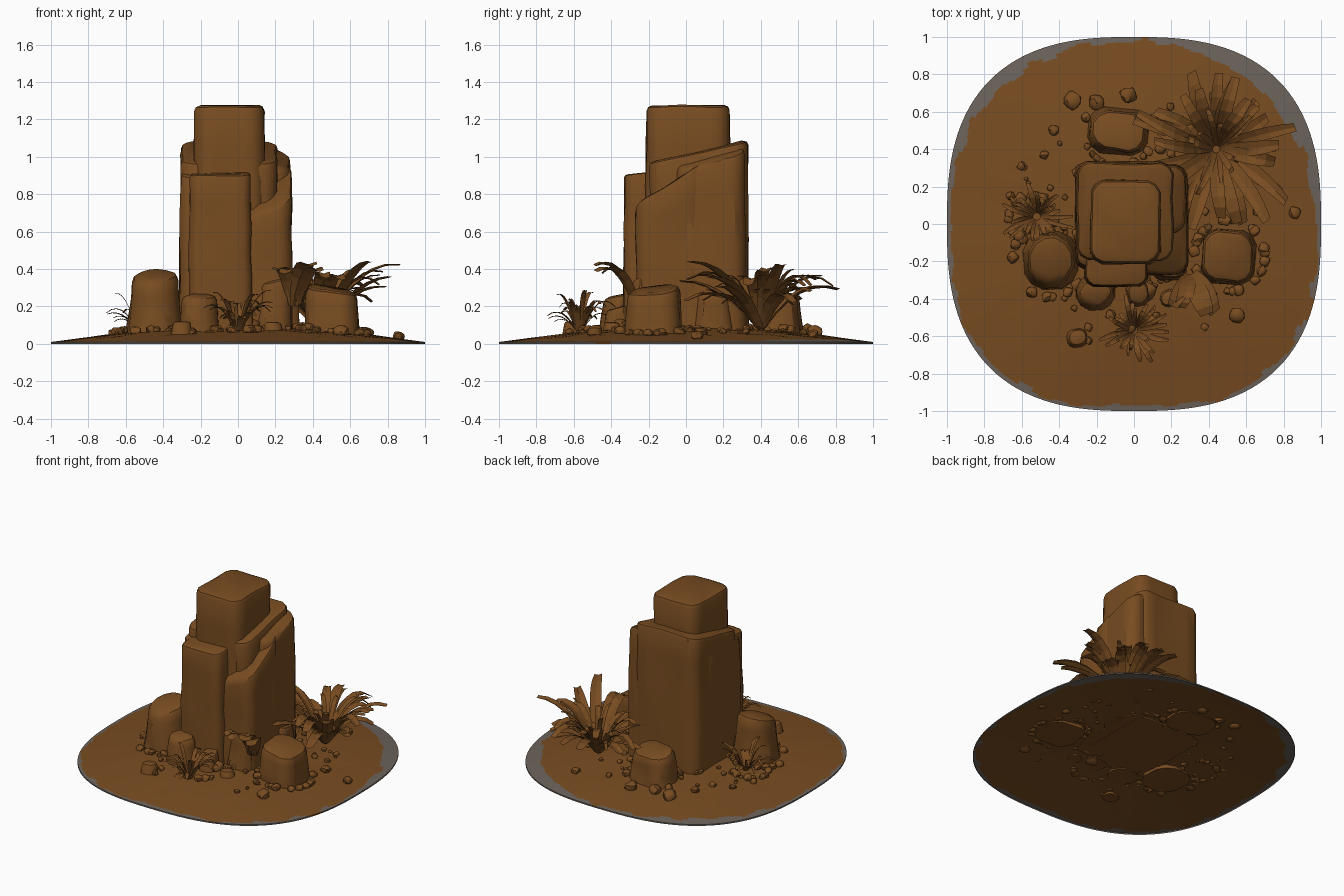
import bpy, bmesh, math, random
from mathutils import Vector, Matrix, noise

random.seed(4)
if "Cube" in bpy.data.objects:
    bpy.data.objects.remove(bpy.data.objects["Cube"])


def material(name, color):
    m = bpy.data.materials.new(name)
    m.use_nodes = True
    m.diffuse_color = (*color, 1)
    m.node_tree.nodes["Principled BSDF"].inputs["Base Color"].default_value = (*color, 1)
    return m


EARTH = material("earth_brown", (0.187, 0.072, 0.015))
GREY = material("rim_grey", (0.15, 0.125, 0.105))
POWER = 2.65


def finish(name, bm, mats=(EARTH,), smooth=True):
    me = bpy.data.meshes.new(name)
    bm.to_mesh(me)
    bm.free()
    ob = bpy.data.objects.new(name, me)
    bpy.context.scene.collection.objects.link(ob)
    for m in mats:
        me.materials.append(m)
    if smooth:
        bpy.ops.object.select_all(action='DESELECT')
        ob.select_set(True)
        bpy.context.view_layer.objects.active = ob
        bpy.ops.object.shade_smooth_by_angle(angle=math.radians(32))


# Ground mound: rounded-square open sheet with a ragged grey rim
def rim_fraction(x, y):
    return (abs(x) ** POWER + abs(y) ** POWER) ** (1 / POWER)


def ground_height(x, y):
    return 0.01 + 0.08 * max(0, 1 - rim_fraction(x, y) ** 2) ** 1.1


def ground():
    bm = bmesh.new()
    n = 160
    ts = [0.12 * i for i in range(1, 8)] + [0.86 + 0.01 * i for i in range(15)]
    rings = []
    for t in ts + [1.0]:
        ring = []
        for i in range(n):
            a = 2 * math.pi * i / n
            r = t / rim_fraction(math.cos(a), math.sin(a))
            x, y = r * math.cos(a), r * math.sin(a)
            z = 0 if len(rings) == len(ts) else ground_height(x, y)
            if t < 0.8:
                z += 0.006 * noise.noise(Vector((x * 7, y * 7, 0)))
            ring.append(bm.verts.new((x, y, z)))
        rings.append(ring)
    centre = bm.verts.new((0, 0, 0.09))
    for i in range(n):
        j = (i + 1) % n
        bm.faces.new((centre, rings[0][i], rings[0][j]))
        for a, b in zip(rings, rings[1:]):
            bm.faces.new((a[i], b[i], b[j], a[j]))
    for f in bm.faces:
        p = f.calc_center_median()
        a = math.degrees(math.atan2(p.y, p.x))
        wide = 0.07 * math.exp(-((a - 42) / 30) ** 2) + 0.05 * math.exp(-((a - 132) / 20) ** 2)
        limit = 0.977 - wide + 0.04 * noise.noise(Vector((p.x * 8, p.y * 8, 3)))
        f.material_index = int(rim_fraction(p.x, p.y) > limit)
    finish("ground_mound", bm, (EARTH, GREY))


# Chiselled block: tapered box, sloped top, chamfered corners and roughened faces
def rock(name, x0, x1, y0, y1, top, taper=0.93, slope=(0, 0), bevel=0.03,
         rough=0.012, turn=0):
    bm = bmesh.new()
    bmesh.ops.create_cube(bm, size=1)
    c = Vector(((x0 + x1) / 2, (y0 + y1) / 2, 0))
    base = min(ground_height(x, y) for x in (x0, x1) for y in (y0, y1)) - 0.004
    for v in bm.verts:
        k = taper if v.co.z > 0 else 1
        x, y = v.co.x * (x1 - x0) * k, v.co.y * (y1 - y0) * k
        z = top + x * slope[0] + y * slope[1] if v.co.z > 0 else base
        v.co = (x, y, z)
    uprights = [e for e in bm.edges if abs(e.verts[0].co.z - e.verts[1].co.z) > 0.6 * (top - base)]
    bmesh.ops.bevel(bm, geom=uprights, offset=bevel * 1.5, segments=2, profile=0.4,
                    affect='EDGES', clamp_overlap=True)
    bm.normal_update()
    lid = max(bm.faces, key=lambda f: f.normal.z)
    bmesh.ops.bevel(bm, geom=lid.edges[:], offset=bevel * 0.7, segments=2, profile=0.5,
                    affect='EDGES', clamp_overlap=True)
    long_edges = [e for e in bm.edges if e.calc_length() > 0.1]
    bmesh.ops.subdivide_edges(bm, edges=long_edges, cuts=5, use_grid_fill=True)
    bmesh.ops.rotate(bm, verts=bm.verts, matrix=Matrix.Rotation(math.radians(turn), 3, 'Z'))
    bmesh.ops.translate(bm, verts=bm.verts, vec=c)
    for v in bm.verts:
        if v.co.z > base + 0.02:
            v.co += rough * noise.noise_vector(v.co * 5 + Vector((x0, y0, top)) * 9)
    finish(name, bm)


# Blades arching out of a centre, each a folded tapering strip
def plant(name, centre, count, reach, height, width, arc=(0, 360), blunt=0.3):
    bm = bmesh.new()
    for i in range(count):
        a = math.radians(arc[0] + (arc[1] - arc[0]) * (i + random.uniform(0.1, 0.9)) / count)
        out, side = Vector((math.cos(a), math.sin(a), 0)), Vector((-math.sin(a), math.cos(a), 0))
        r, h = random.uniform(*reach), random.uniform(*height)
        k, w = random.uniform(0.95, 1.5), width * random.uniform(0.7, 1.1)
        bend = random.uniform(-0.2, 0.2) * r
        rows = []
        for j in range(7):
            s = j / 6
            p = Vector(centre) + out * (0.02 + (r - 0.02) * s) + side * bend * s * s
            p.z += h * (2 * s - k * s * s)
            half = w * (blunt + (1 - blunt) * math.sin(math.pi * (0.08 + 0.8 * s))) / 2
            fold = Vector((0, 0, half * 0.3))
            rows.append([bm.verts.new(q) for q in (p - side * half + fold, p, p + side * half + fold)])
        for p, q in zip(rows, rows[1:]):
            for m in range(2):
                bm.faces.new((p[m], q[m], q[m + 1], p[m + 1]))
    finish(name, bm, smooth=False)


def add_pebble(bm, x, y, size):
    made = bmesh.ops.create_icosphere(bm, subdivisions=2, radius=size)["verts"]
    seed = Vector((x, y, 0)) * 50
    for v in made:
        v.co *= 1 + 0.4 * noise.noise(v.co / size * 0.9 + seed)
        v.co = Vector((max(-0.88 * size, min(0.88 * size, v.co.x)),
                       max(-0.88 * size, min(0.88 * size, v.co.y)), v.co.z * 0.75))
    bmesh.ops.rotate(bm, verts=made, matrix=Matrix.Rotation(x * 40, 3, 'Z'))
    bmesh.ops.translate(bm, verts=made, vec=(x, y, ground_height(x, y) + size * 0.35))


ground()

# Main tower made of stacked slabs
rock("tower_core", -0.245, 0.155, -0.225, 0.25, 1.275, 0.93, bevel=0.042, rough=0.008)
rock("tower_body", -0.315, 0.215, -0.2, 0.335, 1.03, 0.97, (0, 0.24), 0.04)
rock("front_slab", -0.265, 0.075, -0.335, 0.05, 0.925, 0.96, (0, 0.1), 0.027)
rock("right_slab", 0.05, 0.29, -0.06, 0.325, 1.01, 0.95, (-0.35, 0.25), 0.04)
rock("front_right_slab", 0.02, 0.29, -0.27, 0.1, 0.83, 0.96, (0.3, 0.65), 0.035)
rock("left_slab", -0.31, -0.2, -0.24, 0.2, 0.94, 0.95, (0, 0.2), 0.025)

# Boulders around the foot
rock("left_boulder", -0.59, -0.3, -0.35, -0.04, 0.375, 0.82, (0.1, 0.25), 0.06, turn=4)
rock("right_boulder", 0.36, 0.65, -0.32, -0.03, 0.295, 0.92, (-0.15, 0.1), 0.045, turn=-5)
rock("back_boulder", -0.25, 0.08, 0.37, 0.62, 0.28, 0.84, (0, -0.2), 0.05, turn=-6)
rock("front_boulder", -0.31, -0.1, -0.46, -0.27, 0.265, 0.8, (0, 0.2), 0.045)
rock("front_small_boulder", -0.04, 0.08, -0.44, -0.3, 0.19, 0.85, (0.1, 0.2), 0.025, turn=12)
rock("corner_boulder", 0.1, 0.28, -0.3, -0.18, 0.34, 0.85, (0.2, 0.2), 0.03)
rock("side_boulder", 0.2, 0.33, 0.04, 0.25, 0.27, 0.85, (0, -0.2), 0.03)
rock("front_stone", -0.36, -0.25, -0.66, -0.56, 0.12, 0.85, bevel=0.02, turn=8)
rock("fallen_stone", 0.14, 0.24, -0.44, -0.35, 0.12, 0.85, bevel=0.02, turn=25)

# Plants
plant("large_bush", (0.44, 0.4, 0.08), 32, (0.3, 0.47), (0.22, 0.41), 0.075, blunt=0.45)
plant("large_bush_heart", (0.44, 0.4, 0.08), 16, (0.12, 0.28), (0.2, 0.34), 0.04)
plant("front_bush", (0, -0.57, 0.07), 24, (0.09, 0.2), (0.08, 0.23), 0.03)
plant("left_bush", (-0.52, 0.04, 0.07), 24, (0.09, 0.2), (0.08, 0.21), 0.03)
plant("corner_leaves", (0.3, -0.25, 0.2), 4, (0.2, 0.29), (0.22, 0.28), 0.1, (235, 330), 0.45)

# Loose stones and gravel
bm = bmesh.new()
for x, y, size in ((-0.33, 0.66, 0.05), (-0.03, 0.69, 0.045), (0.55, -0.49, 0.045),
                   (0.67, 0.08, 0.04), (0.86, 0.06, 0.035), (-0.43, 0.5, 0.03),
                   (-0.2, 0.65, 0.045), (0.43, 0.68, 0.03), (-0.48, 0.37, 0.025),
                   (-0.6, 0.31, 0.025), (-0.66, 0.15, 0.025), (0.07, -0.36, 0.05)):
    add_pebble(bm, x, y, size)
for i in range(50):
    a, r = random.uniform(0, 2 * math.pi), random.uniform(0.4, 0.68)
    add_pebble(bm, r * math.cos(a), r * math.sin(a), random.uniform(0.01, 0.024))
# Gravel packed against the boulders and the tower foot
for cx, cy, spread in ((-0.45, -0.19, 0.2), (0.51, -0.17, 0.19), (-0.08, 0.5, 0.19),
                       (0, -0.42, 0.14), (0, 0.05, 0.38), (-0.55, 0.03, 0.12)):
    for i in range(20):
        a = random.uniform(0, 2 * math.pi)
        add_pebble(bm, cx + spread * math.cos(a), cy + spread * math.sin(a), random.uniform(0.015, 0.034))
finish("loose_stones", bm)
